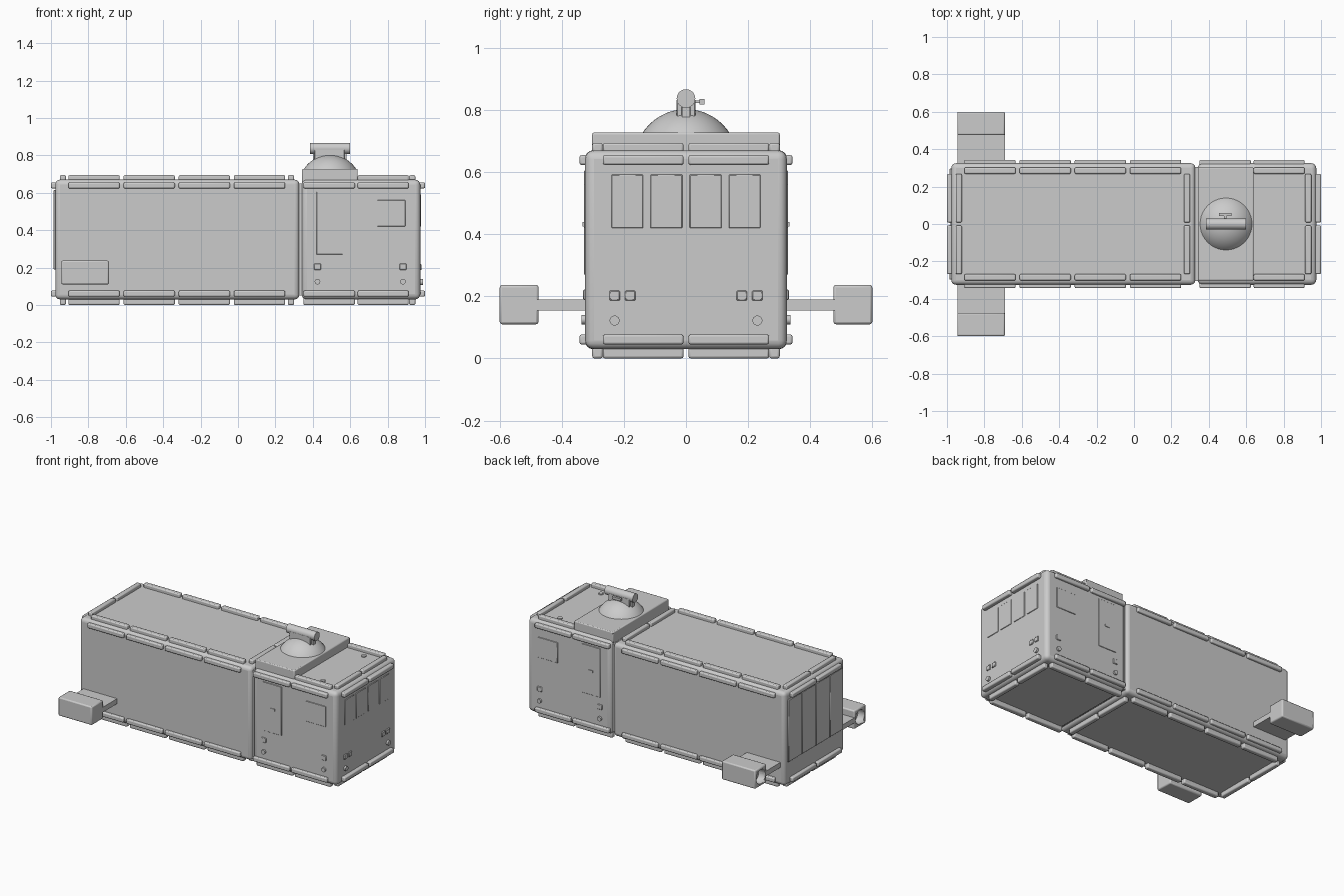
import bpy
import math

if "Cube" in bpy.data.objects:
    bpy.data.objects.remove(bpy.data.objects["Cube"])


def box(name, x, y, z, bevel=0.0, seg=2):
    """Box from (min, max) pairs, with optional rounded edges."""
    bpy.ops.mesh.primitive_cube_add(location=[sum(p) / 2 for p in (x, y, z)])
    ob = bpy.context.object
    ob.name = name
    ob.scale = [abs(p[1] - p[0]) / 2 for p in (x, y, z)]
    bpy.ops.object.transform_apply(location=False, rotation=False, scale=True)
    if bevel:
        m = ob.modifiers.new("bevel", 'BEVEL')
        m.width, m.segments = bevel, seg
        bpy.ops.object.shade_smooth_by_angle(angle=math.radians(35))
    return ob


def cyl(name, loc, r, depth, axis, verts=24):
    rot = {'x': (0, math.pi / 2, 0), 'y': (math.pi / 2, 0, 0), 'z': (0, 0, 0)}[axis]
    bpy.ops.mesh.primitive_cylinder_add(vertices=verts, radius=r, depth=depth, location=loc, rotation=rot)
    ob = bpy.context.object
    ob.name = name
    bpy.ops.object.shade_smooth_by_angle(angle=math.radians(35))
    return ob


def around(c, h):
    return (c - h, c + h)


def sided(s, a, b):
    return tuple(sorted((s * a, s * b)))


# main bodies and the neck between them
box("cargo_body", (-0.977, 0.328), (-0.325, 0.325), (0.03, 0.67), 0.025, 4)
box("cab_body", (0.34, 0.975), (-0.325, 0.325), (0.03, 0.67), 0.028, 4)
box("neck", (0.30, 0.37), (-0.305, 0.305), (0.05, 0.65))

# bumper rails running lengthwise, on side, top and bottom faces
cargo_runs = [(-0.907 + 0.295 * i, -0.633 + 0.295 * i) for i in range(4)]
cab_runs = [(0.35, 0.625), (0.64, 0.912)]
for s in (-1, 1):
    for x in cargo_runs + cab_runs:
        for z in ((0.623, 0.655), (0.045, 0.077)):
            box("side_rail", x, sided(s, 0.31, 0.343), z, 0.007)
        box("bottom_rail", x, sided(s, 0.268, 0.302), (0.0, 0.04), 0.007)
        if x[0] != 0.35:
            box("top_rail", x, sided(s, 0.268, 0.302), (0.66, 0.694), 0.007)
    # crosswise rails
    y = sided(s, 0.008, 0.268)
    for x in ((-0.953, -0.92), (0.267, 0.3), (0.915, 0.948)):
        box("top_cross_rail", x, y, (0.66, 0.694), 0.007)
        box("bottom_cross_rail", x, y, (0.0, 0.04), 0.007)
    for x in ((-1.0, -0.96), (0.96, 1.0)):
        for z in ((0.623, 0.655), (0.045, 0.077)):
            box("end_rail", x, y, z, 0.007)

# rear door panels
for i in range(4):
    y0 = -0.298 + 0.15 * i
    box("rear_door_panel", (-0.986, -0.96), (y0, y0 + 0.145), (0.19, 0.615), 0.003, 1)

# thruster pods on arms, with a round hollow at the back
for s in (-1, 1):
    box("thruster_arm", (-0.945, -0.69), sided(s, 0.31, 0.49), (0.155, 0.19))
    pod = box("thruster_pod", (-0.945, -0.69), sided(s, 0.475, 0.60), (0.11, 0.237), 0.008)
    cutter = cyl("nozzle_cutter", (-0.945, s * 0.5375, 0.173), 0.048, 0.10, 'x', 32)
    cutter.hide_render = True
    cutter.hide_viewport = True
    m = pod.modifiers.new("nozzle", 'BOOLEAN')
    m.operation, m.object = 'DIFFERENCE', cutter

# cab details on each flank: door, window, handle, lamps
for s in (-1, 1):
    skin = sided(s, 0.31, 0.329)
    box("cab_door", (0.42, 0.56), skin, (0.27, 0.605), 0.002, 1)
    box("door_handle", (0.475, 0.51), sided(s, 0.31, 0.333), (0.425, 0.44))
    box("side_window", (0.745, 0.895), skin, (0.42, 0.56), 0.002, 1)
    for x in (0.425, 0.882):
        box("side_lamp_square", around(x, 0.018), sided(s, 0.31, 0.331), around(0.205, 0.017), 0.003, 1)
        cyl("side_lamp_round", (x, s * 0.325, 0.125), 0.015, 0.024, 'y')
    cyl("roof_lamp", (0.80, s * 0.222, 0.67), 0.016, 0.016, 'z')

    # nose windows and lamps
    for a, b in ((0.012, 0.115), (0.138, 0.24)):
        box("nose_window", (0.96, 0.979), sided(s, a, b), (0.42, 0.592), 0.002, 1)
    for y in (0.18, 0.23):
        box("nose_lamp_square", (0.96, 0.982), around(s * y, 0.017), around(0.202, 0.016), 0.003, 1)
    cyl("nose_lamp_round", (0.975, s * 0.23, 0.122), 0.016, 0.026, 'x')

# roof plate
box("roof_plate", (0.342, 0.64), (-0.302, 0.302), (0.65, 0.728), 0.006)

# turret dome: the part of a sphere standing above the plate
R = 0.167
bpy.ops.mesh.primitive_uv_sphere_add(segments=40, ring_count=24, radius=R, location=(0.492, 0, 0.803 - R))
dome = bpy.context.object
dome.name = "turret_dome"
bpy.ops.object.mode_set(mode='EDIT')
bpy.ops.mesh.select_all(action='SELECT')
bpy.ops.mesh.bisect(plane_co=(0.492, 0, 0.72), plane_no=(0, 0, 1), clear_inner=True, use_fill=True)
bpy.ops.object.mode_set(mode='OBJECT')
bpy.ops.object.shade_smooth_by_angle(angle=math.radians(35))

# barrel-shaped sensor on a forked mount
cyl("turret_barrel", (0.492, 0, 0.837), 0.03, 0.215, 'x', 28)
for s in (-1, 1):
    box("turret_fork", (0.41, 0.57), sided(s, 0.012, 0.03), (0.775, 0.835), 0.003, 1)
box("turret_slot_bar", (0.40, 0.58), (-0.013, 0.013), (0.75, 0.82))
box("sight_box", (0.455, 0.52), (0.043, 0.059), (0.818, 0.835))
box("sight_bracket", (0.48, 0.495), (0.02, 0.05), (0.823, 0.831))
